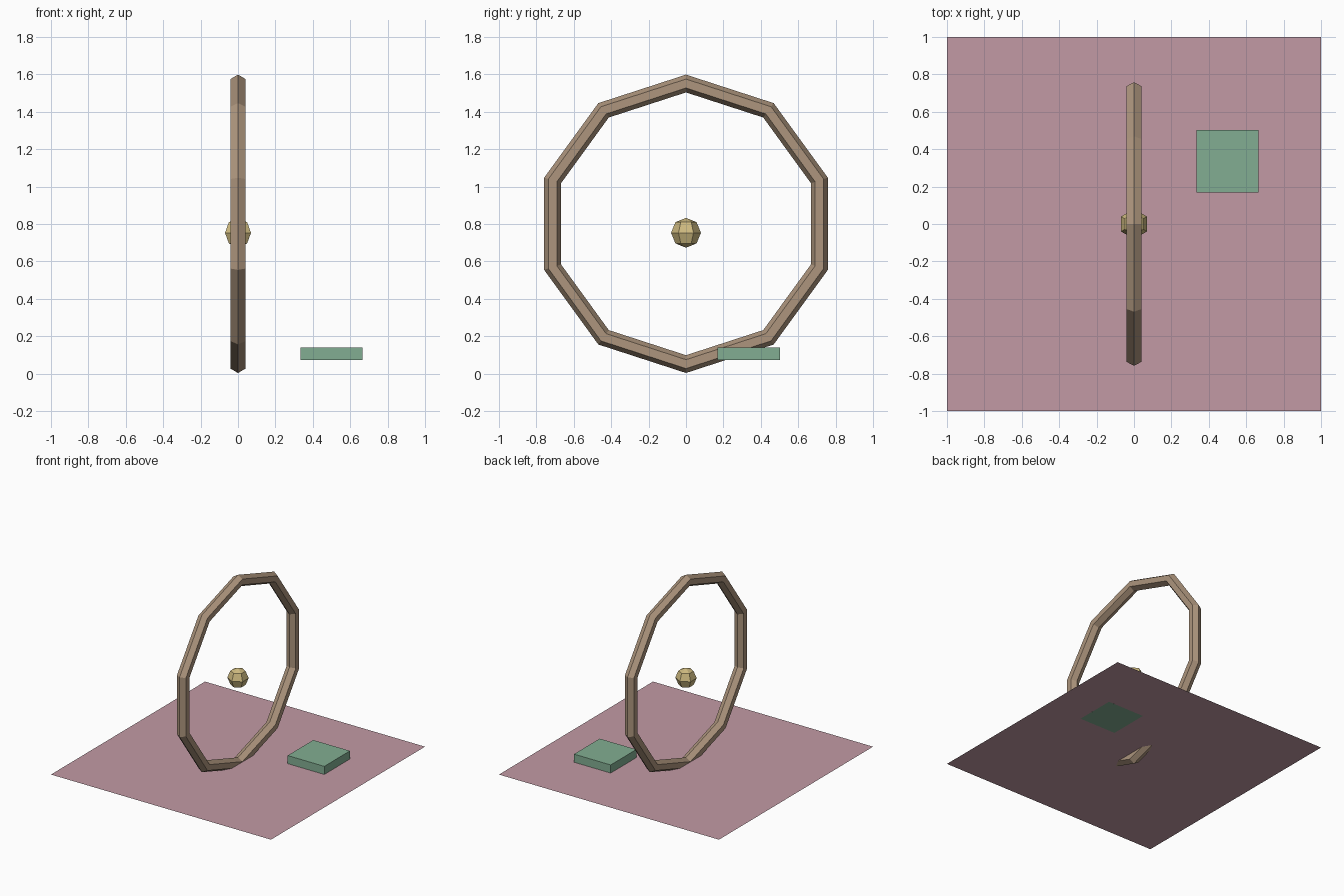
import bpy
import math

if "Cube" in bpy.data.objects:
    bpy.data.objects.remove(bpy.data.objects["Cube"])


def material(name, r, g, b):
    """Flat colour from 0-255 display values, stored as linear."""
    mat = bpy.data.materials.new(name)
    lin = [((c / 255 + 0.055) / 1.055) ** 2.4 for c in (r, g, b)]
    mat.diffuse_color = (*lin, 1)
    mat.use_nodes = True
    mat.node_tree.nodes["Principled BSDF"].inputs["Base Color"].default_value = mat.diffuse_color
    return mat


def finish(name, mat):
    """Name the active object and apply its transform and colour."""
    obj = bpy.context.object
    obj.name = name
    bpy.ops.object.transform_apply(location=False, rotation=True, scale=True)
    obj.data.materials.append(mat)
    return obj


pink = material("dusty pink", 194, 154, 165)
tan = material("tan", 173, 149, 125)
gold = material("pale gold", 206, 186, 128)
green = material("soft green", 130, 174, 146)

FLOOR = 0.072

# Square floor sheet
bpy.ops.mesh.primitive_plane_add(size=2, location=(0, 0, FLOOR))
finish("floor", pink)

# Upright ten-sided hoop with a hexagonal section, dipping through the floor
bpy.ops.mesh.primitive_torus_add(
    major_segments=10, minor_segments=6, major_radius=0.75, minor_radius=0.0475,
    location=(0, 0, 0.801), rotation=(0, math.pi / 2, 0))
finish("hoop", tan)

# Small faceted ball, one corner pointing along y
bpy.ops.mesh.primitive_uv_sphere_add(
    segments=6, ring_count=4, radius=0.08, location=(0, 0, 0.753),
    rotation=(0, 0, math.pi / 2))
ball = finish("ball", gold)
if max(v.co.x for v in ball.data.vertices) > 0.075:
    ball.rotation_euler.z = math.pi / 2

# Low block resting on the floor
bpy.ops.mesh.primitive_cube_add(size=1, location=(0.5, 0.335, FLOOR + 0.0333))
bpy.context.object.scale = (0.333, 0.333, 0.0667)
finish("block", green)
